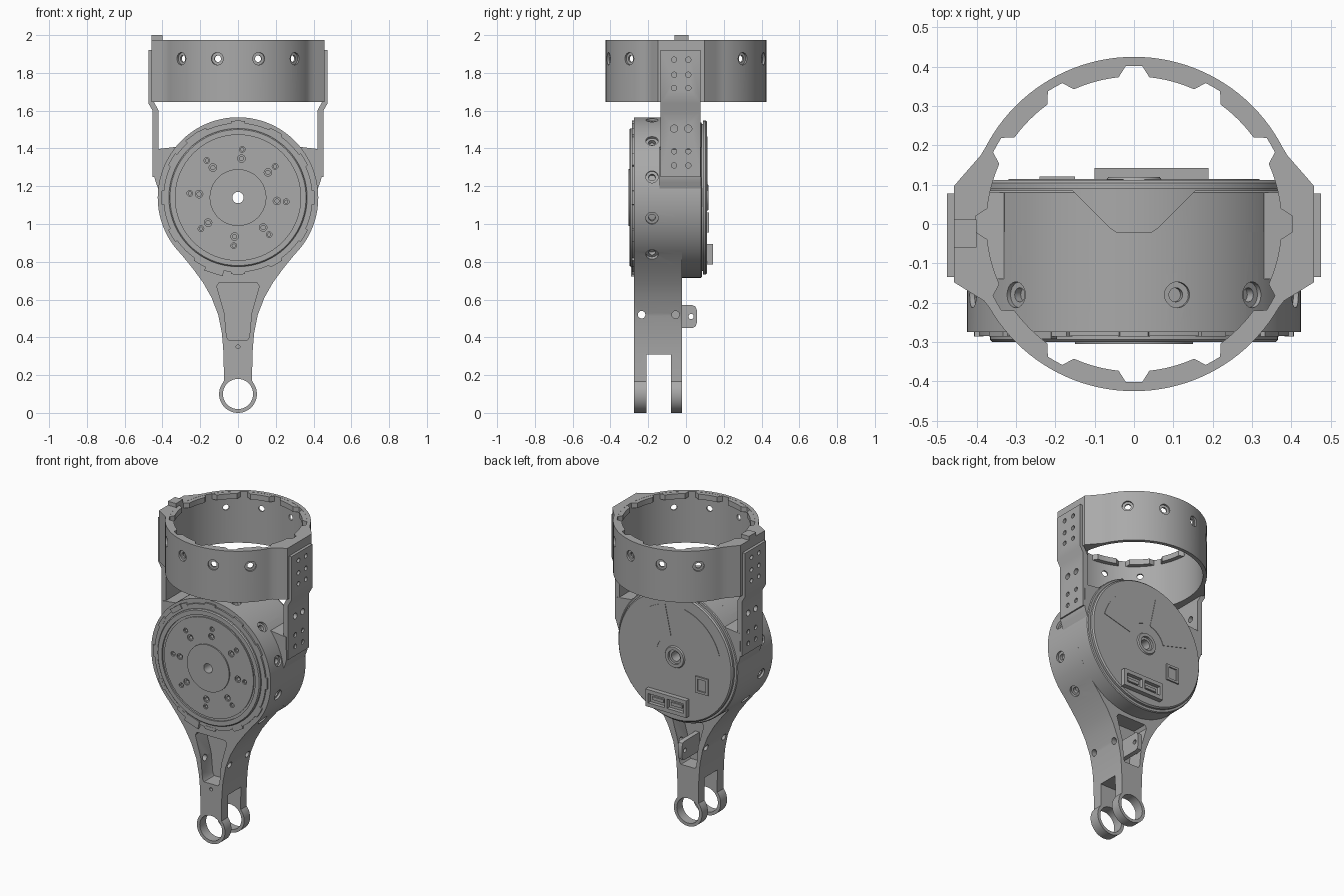
import bpy, bmesh
from math import sin, cos, radians, pi
from mathutils import Vector, Matrix

if "Cube" in bpy.data.objects:
    bpy.data.objects.remove(bpy.data.objects["Cube"])

grey = bpy.data.materials.new("machined_grey")
grey.use_nodes = True
grey.diffuse_color = (0.4, 0.4, 0.4, 1)
grey.node_tree.nodes["Principled BSDF"].inputs["Base Color"].default_value = (0.4, 0.4, 0.4, 1)
HUB_Z = 1.14
R = 0.425
parts = []


def add(name, bm):
    bmesh.ops.remove_doubles(bm, verts=bm.verts, dist=1e-5)
    bmesh.ops.recalc_face_normals(bm, faces=bm.faces)
    mesh = bpy.data.meshes.new(name)
    bm.to_mesh(mesh)
    bm.free()
    mesh.materials.append(grey)
    obj = bpy.data.objects.new(name, mesh)
    bpy.context.collection.objects.link(obj)
    parts.append(obj)
    return obj


def prism(name, pts, axis, a, b):
    """Extrude a 2D outline along an axis from a to b."""
    place = {"x": lambda u, v, w: (w, u, v),
             "y": lambda u, v, w: (u, w, v),
             "z": lambda u, v, w: (u, v, w)}[axis]
    bm = bmesh.new()
    lo = [bm.verts.new(place(u, v, a)) for u, v in pts]
    hi = [bm.verts.new(place(u, v, b)) for u, v in pts]
    bm.faces.new(lo)
    bm.faces.new(hi)
    for i in range(len(pts)):
        j = (i + 1) % len(pts)
        bm.faces.new((lo[i], lo[j], hi[j], hi[i]))
    return add(name, bm)


def box(name, x, y, z):
    return prism(name, [(x[0], y[0]), (x[1], y[0]), (x[1], y[1]), (x[0], y[1])], "z", *z)


def lathe(name, prof, origin, direction, seg=96):
    """Spin a closed (radius, height) profile about a direction."""
    m = Matrix.Translation(origin) @ Vector(direction).to_track_quat("Z", "Y").to_matrix().to_4x4()
    bm = bmesh.new()
    rings = [[bm.verts.new(m @ Vector((r * cos(2 * pi * k / seg), r * sin(2 * pi * k / seg), h)))
              for r, h in prof] for k in range(seg)]
    n = len(prof)
    for k in range(seg):
        p, q = rings[k], rings[(k + 1) % seg]
        for i in range(n):
            j = (i + 1) % n
            if prof[i][0] or prof[j][0]:
                bm.faces.new((p[i], p[j], q[j], q[i]))
    return add(name, bm)


def drill(p, d, r, depth, r2=0, depth2=0):
    """Cutter for a plain or stepped hole at p, with d pointing out of the part."""
    prof = [(0, -depth), (r, -depth), (r, 0.02), (0, 0.02)]
    if r2:
        prof = [(0, -depth2), (r2, -depth2), (r2, -depth)] + prof[1:]
    return lathe("cutter", prof, p, d, 20)


def cut(obj, *cutters):
    bpy.context.view_layer.objects.active = obj
    for c in cutters:
        mod = obj.modifiers.new("cut", "BOOLEAN")
        mod.operation, mod.solver, mod.object = "DIFFERENCE", "EXACT", c
        bpy.ops.object.modifier_apply(modifier=mod.name)
        parts.remove(c)
        bpy.data.objects.remove(c)


def polar(deg, r, cx=0, cy=0):
    return cx + r * cos(radians(deg)), cy + r * sin(radians(deg))


# Housing with the arm flowing out of its lower side
half = [polar(a, R, 0, HUB_Z) for a in range(90, -46, -3)]
half += [(.24, .765), (.185, .69), (.14, .61), (.105, .52), (.085, .42), (.077, .32), (.075, .22)]
half += [polar(a, .1, 0, .1) for a in range(41, -91, -6)] + [(0, 0)]
outline = half + [(-x, z) for x, z in reversed(half[1:-1])]
housing = prism("housing_and_arm", outline, "y", -.275, -.02)
cut(housing, lathe("cutter", [(0, -.4), (.385, -.4), (.385, .2), (0, .2)], (0, 0, HUB_Z), (0, 1, 0)),
    box("cutter", (-.2, .2), (-.21, -.08), (-.1, .31)),
    lathe("cutter", [(0, -.4), (.08, -.4), (.08, .2), (0, .2)], (0, 0, .1), (0, 1, 0), 48))
pocket = [(-.05, .385), (.05, .385), (.06, .4), (.072, .53), (.112, .67), (.1, .69),
          (-.1, .69), (-.112, .67), (-.072, .53), (-.06, .4)]
cut(housing, prism("cutter", pocket, "y", -.4, -.17), prism("cutter", pocket, "y", -.12, .1),
    drill((0, -.275, .35), (0, -1, 0), .01, .03))
for s in (1, -1):
    for y in (-.235, -.055):
        cut(housing, drill((s * .105, y, .52), (s, 0, 0), .02, .05))
for a in (-45, -15, 15, 45, 75, 105, 135, 165, 195, 225):
    x, z = polar(a, R, 0, HUB_Z)
    cut(housing, drill((x, -.18, z), (cos(radians(a)), 0, sin(radians(a))), .033, .014, .018, .06))

# Rear shell with the notch on top
shell = lathe("rear_shell", [(.385, -.02), (R, -.02), (R, .08), (.42, .085), (.385, .085)],
              (0, 0, HUB_Z), (0, 1, 0))
cut(shell, prism("cutter", [(-.17, .1), (-.15, .08), (-.06, -.01), (-.03, -.03), (.03, -.03),
                            (.06, -.01), (.15, .08), (.17, .1)], "z", 1.4, 1.7))

# Motor with stepped front, rear cover and through bore
motor = lathe("motor", [(.03, -.305), (.15, -.305), (.15, -.297), (.318, -.297), (.318, -.29),
                        (.332, -.29), (.332, -.3), (.36, -.3), (.366, -.294), (.366, -.285),
                        (.395, -.285), (.395, -.26), (.39, -.26), (.39, .09), (.408, .09),
                        (.408, .104), (.4, .112), (.07, .112), (.065, .12), (.045, .12),
                        (.045, .105), (.03, .105)], (0, 0, HUB_Z), (0, 1, 0))
for k in range(8):
    for r, size in ((.207, .02), (.256, .015)):
        x, z = polar(-5 + 45 * k, r, 0, HUB_Z)
        cut(motor, drill((x, -.297, z), (0, -1, 0), size, .008, size * .55, .03))
for k in range(12):
    rim = [polar(30 * k + a, r, 0, HUB_Z) for r, span in ((.385, (-6, -2, 2, 6)), (.407, (5, 2, -2, -5)))
           for a in span]
    prism("rim_tab", rim, "y", -.286, -.27)
for a, r0, r1, w in ((127, .38, .41, 6), (252, .375, .425, 7)):
    prism("rim_key", [polar(a - w, r0, 0, HUB_Z), polar(a + w, r0, 0, HUB_Z),
                      polar(a + w, r1, 0, HUB_Z), polar(a - w, r1, 0, HUB_Z)], "y", -.292, -.27)

# Rear cover details: socket block, small port and fan-shaped plates
block = box("socket_block", (-.1, .19), (.1, .142), (.785, .895))
cut(block, box("cutter", (-.08, .035), (.118, .2), (.81, .87)),
    box("cutter", (.055, .17), (.118, .2), (.81, .87)))
for x in (-.022, .112):
    box("socket_pin_bar", (x - .04, x + .04), (.115, .128), (.83, .85))
port = box("small_port", (-.24, -.15), (.1, .121), (.955, 1.06))
cut(port, box("cutter", (-.225, -.165), (.113, .2), (.97, 1.045)))
for a0, a1 in ((15, 78), (102, 165)):
    fan = [polar(a, .33, 0, HUB_Z) for a in range(a0, a1 + 1, 3)]
    fan += [polar(a, .13, 0, HUB_Z) for a in range(a1, a0 - 1, -3)]
    prism("fan_plate", fan, "y", .11, .115)

# Cable lug behind the arm
lug = [(-.13, .45), (.035, .45), (.05, .457), (.057, .475), (.057, .545), (.05, .563), (.035, .57), (-.13, .57)]
tab = prism("cable_lug", lug, "x", -.012, .018)
cut(tab, drill((.018, .027, .51), (1, 0, 0), .014, .06))


# Upper cuff: wall with flattened sides, plus a notched lip
def cuff_outer(deg):
    c, s = abs(cos(radians(deg))), sin(radians(deg))
    if c < .85:
        return R
    slope = .0434 / (.08 * c + .07 * s) if s > 0 else .02795 / (.04 * c - .065 * s)
    return max(R, min(.457 / c, slope))


def lip_inner(deg):
    return .402 if abs((deg + 15) % 30 - 15) < 4.5 else .375


def band(name, outer, inner, z0, z1):
    bm = bmesh.new()
    loops = []
    for deg in range(0, 360, 3):
        loops.append([bm.verts.new((*polar(deg, r), z)) for r, z in
                      ((inner(deg), z0), (outer(deg), z0), (outer(deg), z1), (inner(deg), z1))])
    for k, p in enumerate(loops):
        q = loops[(k + 1) % len(loops)]
        for i in range(4):
            j = (i + 1) % 4
            bm.faces.new((p[i], p[j], q[j], q[i]))
    return add(name, bm)


cuff = band("cuff_wall", cuff_outer, lambda d: .402, 1.645, 1.975)
for a in (45, 75, 105, 135, 225, 255, 285, 315):
    x, y = polar(a, R)
    cut(cuff, drill((x, y, 1.875), (cos(radians(a)), sin(radians(a)), 0), .033, .012, .018, .08))
band("cuff_lip", lambda d: .412, lip_inner, 1.94, 1.974)
box("cuff_top_key", (-.457, -.4), (-.06, .012), (1.95, 2.0))

# Side straps joining the cuff to the housing ears
strap_profile = [(.43, 1.25), (.452, 1.25), (.452, 1.6), (.475, 1.64), (.475, 1.92), (.45, 1.92),
                 (.45, 1.655), (.42, 1.6), (.42, 1.4), (.43, 1.38)]
ear_profile = [(.3, 1.37), (.33, 1.408), (.44, 1.395), (.443, 1.25), (.435, 1.22), (.4, 1.13), (.36, 1.13)]
for s, side in ((1, "left"), (-1, "right")):
    strap = prism(side + "_strap", [(s * x, z) for x, z in strap_profile], "y", -.135, .078)
    for y in (-.063, .012):
        for z, r in ((1.87, .014), (1.79, .014), (1.72, .014), (1.505, .019), (1.385, .014), (1.31, .014)):
            cut(strap, drill((s * .475, y, z), (s, 0, 0), r, .07))
    prism(side + "_ear", [(s * x, z) for x, z in ear_profile], "y", -.14, .08)

# Smooth curved faces and keep hard edges
bpy.ops.object.select_all(action="DESELECT")
for obj in parts:
    obj.select_set(True)
bpy.context.view_layer.objects.active = parts[0]
bpy.ops.object.shade_smooth_by_angle(angle=radians(30))
